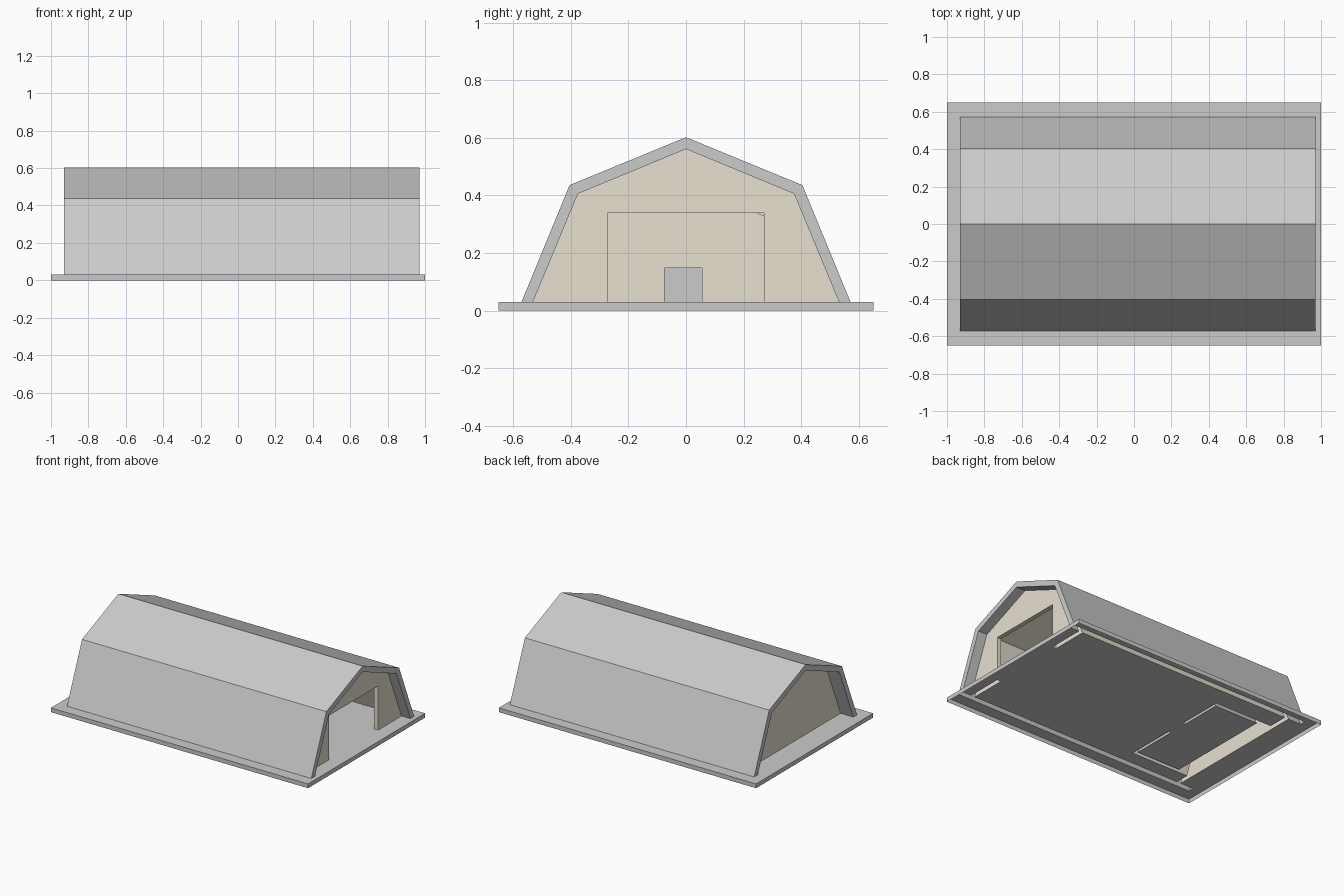
import bpy, bmesh
from mathutils import Vector

if "Cube" in bpy.data.objects:
    bpy.data.objects.remove(bpy.data.objects["Cube"])

beige = bpy.data.materials.new("beige_panel")
beige.diffuse_color = (0.80, 0.75, 0.63, 1)
beige.use_nodes = True
beige.node_tree.nodes["Principled BSDF"].inputs["Base Color"].default_value = beige.diffuse_color

FLOOR = 0.03

# Gabled cross-sections in y, z: shell and inner room, outside and inside skins
def gable(base, ey, ez, peak):
    return [(-base, FLOOR), (-ey, ez), (0, peak), (ey, ez), (base, FLOOR)]

def shrink(prof):
    return [(y * 0.72 - 0.02, FLOOR + (z - FLOOR) * 0.737) for y, z in prof]

OUT = gable(0.571, 0.404, 0.436, 0.602)
INN = gable(0.531, 0.375, 0.406, 0.561)
ROOM_OUT, ROOM_IN = shrink(OUT), shrink(INN)
GATE = (-0.273, 0.27, 0.34)
DOOR = (-0.075, 0.055, 0.148)

def face(bm, pts, toward):
    f = bm.faces.new([bm.verts.new(p) for p in pts])
    f.normal_update()
    if f.normal.dot(Vector(toward)) < 0:
        f.normal_flip()

def strip(bm, prof, x0, x1, sign):
    for (ya, za), (yb, zb) in zip(prof, prof[1:]):
        face(bm, [(x0, ya, za), (x1, ya, za), (x1, yb, zb), (x0, yb, zb)],
             (0, sign * (ya + yb + 0.04), sign * (za + zb - 0.2)))

def ring(bm, a, b, x, sign):
    for i in range(4):
        face(bm, [(x, *a[i]), (x, *a[i + 1]), (x, *b[i + 1]), (x, *b[i])], (sign, 0, 0))

def cap(bm, prof, x, sign, door=None):
    pts = list(prof)
    if door:
        d0, d1, h = door
        pts += [(d1, FLOOR), (d1, h), (d0, h), (d0, FLOOR)]
    face(bm, [(x, y, z) for y, z in pts], (sign, 0, 0))

def jambs(bm, door, x0, x1):
    d0, d1, h = door
    for y, s in ((d0, 1), (d1, -1)):
        face(bm, [(x0, y, FLOOR), (x1, y, FLOOR), (x1, y, h), (x0, y, h)], (0, s, 0))
    face(bm, [(x0, d0, h), (x1, d0, h), (x1, d1, h), (x0, d1, h)], (0, 0, -1))

def finish(bm, name, mat=None):
    bmesh.ops.remove_doubles(bm, verts=bm.verts, dist=1e-4)
    me = bpy.data.meshes.new(name)
    bm.to_mesh(me)
    bm.free()
    ob = bpy.data.objects.new(name, me)
    bpy.context.collection.objects.link(ob)
    if mat:
        me.materials.append(mat)
    return ob

# Outer shell with end rims and overhangs
bm = bmesh.new()
strip(bm, OUT, -0.93, 0.97, 1)
ring(bm, OUT, INN, 0.97, 1)
ring(bm, OUT, INN, -0.93, -1)
strip(bm, INN, 0.90, 0.97, -1)
strip(bm, INN, -0.93, -0.83, -1)
finish(bm, "outer_shell")

# End walls and hall lining
bm = bmesh.new()
cap(bm, INN, 0.90, 1, GATE)
cap(bm, INN, 0.87, -1, GATE)
jambs(bm, GATE, 0.87, 0.90)
strip(bm, INN, -0.80, 0.87, -1)
cap(bm, INN, -0.83, -1)
ring(bm, INN, ROOM_OUT, -0.80, 1)
finish(bm, "hall_walls", beige)

# Back room: outside walls and doorway
bm = bmesh.new()
strip(bm, ROOM_OUT, -0.80, -0.35, 1)
cap(bm, ROOM_OUT, -0.35, 1, DOOR)
jambs(bm, DOOR, -0.37, -0.35)
finish(bm, "room_walls", beige)

# Back room: inside lining
bm = bmesh.new()
cap(bm, ROOM_IN, -0.37, -1, DOOR)
strip(bm, ROOM_IN, -0.71, -0.37, -1)
cap(bm, ROOM_IN, -0.71, 1)
finish(bm, "room_lining")

def box(name, x0, x1, y0, y1, z0, z1):
    bm = bmesh.new()
    bmesh.ops.create_cube(bm, size=1)
    for v in bm.verts:
        v.co = (x0 + (v.co.x + 0.5) * (x1 - x0), y0 + (v.co.y + 0.5) * (y1 - y0),
                z0 + (v.co.z + 0.5) * (z1 - z0))
    return finish(bm, name)

# Base slab with slots under the hollow walls
slab = box("base_slab", -1, 1, -0.65, 0.65, 0, FLOOR)
ro, ri = ROOM_OUT, ROOM_IN
slots = [(-0.93, 0.97, OUT[0][0], INN[0][0]), (-0.93, 0.97, INN[4][0], OUT[4][0]),
         (0.87, 0.90, -0.55, GATE[0]), (0.87, 0.90, GATE[1], 0.55),
         (-0.83, -0.80, -0.55, 0.55),
         (-0.81, -0.35, ro[0][0], ri[0][0]), (-0.81, -0.35, ri[4][0], ro[4][0]),
         (-0.815, -0.71, -0.415, 0.375),
         (-0.37, -0.35, -0.415, DOOR[0]), (-0.37, -0.35, DOOR[1], 0.375)]
cutters = []
for s in slots:
    c = box("slot_cutter", *s, -0.05, 0.08)
    c.hide_render = True
    cutters.append(c)
    m = slab.modifiers.new("slot", 'BOOLEAN')
    m.object, m.operation, m.solver = c, 'DIFFERENCE', 'EXACT'

# Keep only the floor plate and outer skirt: the slab is open underneath
bpy.context.view_layer.update()
cut = bpy.data.meshes.new_from_object(slab.evaluated_get(bpy.context.evaluated_depsgraph_get()))
slab.modifiers.clear()
slab.data = cut
bm = bmesh.new()
bm.from_mesh(cut)
drop = []
for f in bm.faces:
    c = f.calc_center_median()
    slot_side = abs(f.normal.z) < 0.9 and abs(c.x) < 0.99 and abs(c.y) < 0.64
    if slot_side or c.z < 0.001:
        drop.append(f)
bmesh.ops.delete(bm, geom=drop, context='FACES')
bm.to_mesh(cut)
bm.free()
for c in cutters:
    bpy.data.objects.remove(c)
